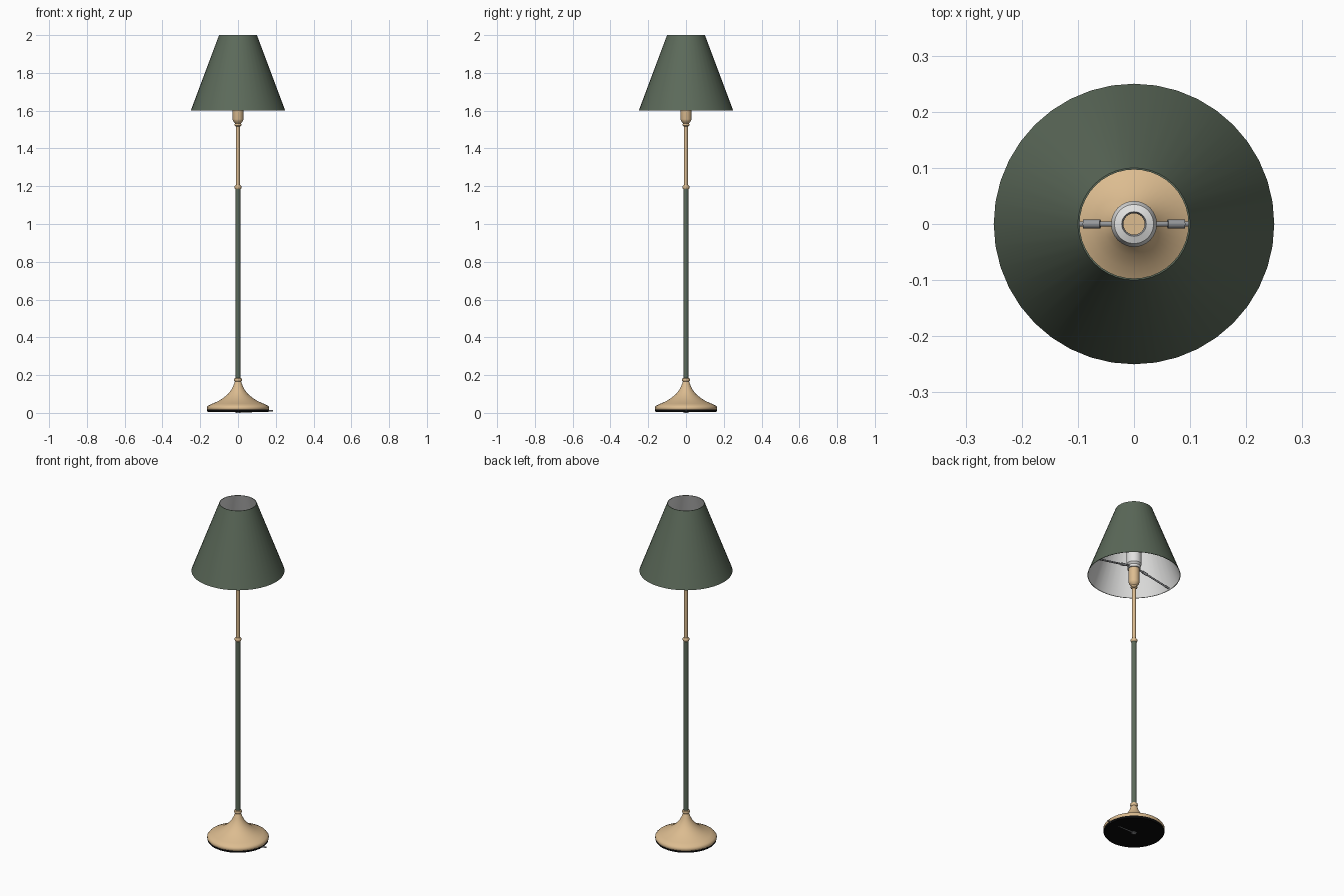
import bpy, bmesh, math
from mathutils import Vector

if "Cube" in bpy.data.objects:
    bpy.data.objects.remove(bpy.data.objects["Cube"])


def srgb(name, r, g, b):
    lin = [((c / 255 + 0.055) / 1.055) ** 2.4 if c > 10 else c / 255 / 12.92 for c in (r, g, b)]
    m = bpy.data.materials.new(name)
    m.diffuse_color = (*lin, 1)
    m.use_nodes = True
    m.node_tree.nodes["Principled BSDF"].inputs["Base Color"].default_value = m.diffuse_color
    return m


GREEN = srgb("dark green", 92, 106, 90)
BRASS = srgb("pale brass", 220, 188, 144)
WHITE = srgb("off white", 225, 225, 224)
GREY = srgb("steel grey", 150, 152, 155)
BLACK = srgb("black felt", 10, 10, 10)


def finish(name, bm, mats):
    me = bpy.data.meshes.new(name)
    bm.to_mesh(me)
    bm.free()
    ob = bpy.data.objects.new(name, me)
    bpy.context.collection.objects.link(ob)
    for m in mats:
        me.materials.append(m)
    bpy.ops.object.select_all(action='DESELECT')
    ob.select_set(True)
    bpy.context.view_layer.objects.active = ob
    bpy.ops.object.shade_smooth_by_angle(angle=math.radians(40))
    return ob


def lathe(name, profile, mats, seg=40, closed=False, rule=None):
    """Revolve (radius, z) points, listed upwards along the outside."""
    bm = bmesh.new()
    rings = []
    for r, z in profile:
        if r == 0:
            rings.append([bm.verts.new((0, 0, z))] * seg)
        else:
            rings.append([bm.verts.new((r * math.cos(2 * math.pi * i / seg),
                                        r * math.sin(2 * math.pi * i / seg), z)) for i in range(seg)])
    n = len(rings)
    for k in range(n if closed else n - 1):
        a, b = rings[k], rings[(k + 1) % n]
        for i in range(seg):
            j = (i + 1) % seg
            f = bm.faces.new(list(dict.fromkeys((a[i], a[j], b[j], b[i]))))
            f.material_index = rule(k) if rule else 0
    return finish(name, bm, mats)


def rod(name, p, q, r, mat, seg=10):
    p, q = Vector(p), Vector(q)
    bm = bmesh.new()
    bmesh.ops.create_cone(bm, cap_ends=True, segments=seg, radius1=r, radius2=r, depth=(q - p).length)
    rot = (q - p).to_track_quat('Z', 'Y')
    for v in bm.verts:
        v.co = rot @ v.co + (p + q) / 2
    return finish(name, bm, [mat])


# Base: felt pad, flared brass foot, nut and cord underneath
lathe("felt_pad", [(0, .005), (.16, .005), (.163, .009), (.163, .017), (0, .017)], [BLACK])
lathe("base", [(0, .014), (.16, .014), (.165, .02), (.165, .03), (.158, .039), (.135, .049),
               (.105, .062), (.078, .079), (.055, .098), (.037, .12), (.025, .142), (.018, .162),
               (.016, .166), (.02, .17), (.021, .176), (.019, .183), (.013, .186), (0, .186)], [BRASS])
lathe("base_nut", [(0, 0), (.014, 0), (.014, .006), (0, .006)], [GREY], 6)
rod("power_cord", (0, 0, .005), (.185, 0, .011), .004, GREY)

# Pole: green lower tube, brass collar, thinner upper rod
lathe("lower_pole", [(.0135, .18), (.0135, 1.188)], [GREEN], 20)
lathe("collar", [(0, 1.185), (.014, 1.185), (.018, 1.19), (.018, 1.199), (.013, 1.206), (0, 1.208)], [BRASS], 20)
lathe("upper_rod", [(.01, 1.2), (.01, 1.525)], [BRASS], 20)

# Bulb holder with a pale rim
lathe("bulb_holder", [(0, 1.516), (.012, 1.516), (.018, 1.521), (.018, 1.528), (.015, 1.533),
                      (.02, 1.538), (.027, 1.547), (.029, 1.555), (.029, 1.64), (0, 1.64)], [BRASS], 24)
lathe("holder_ring", [(.026, 1.637), (.036, 1.637), (.036, 1.652), (.026, 1.652)], [WHITE], 24, True)

# White bulb sleeve, open at the top
lathe("bulb_sleeve", [(.028, 1.65), (.041, 1.665), (.041, 1.77), (.035, 1.785), (.022, 1.79),
                      (.019, 1.785), (.019, 1.66)], [WHITE, GREY], 24, True, lambda k: int(k >= 4))

# Two arms carrying the shade
for side, label in ((-1, "left"), (1, "right")):
    rod(label + "_shade_arm", (side * .03, 0, 1.647), (side * .244, 0, 1.608), .005, GREY)
    rod(label + "_arm_sleeve", (side * .06, 0, 1.6415), (side * .09, 0, 1.636), .008, GREY)

# Shade: green outside, white lining
lathe("shade", [(.25, 1.6), (.1, 2.0), (.097, 2.0), (.247, 1.6)], [GREEN, WHITE], 40, True,
      lambda k: int(k == 2))
